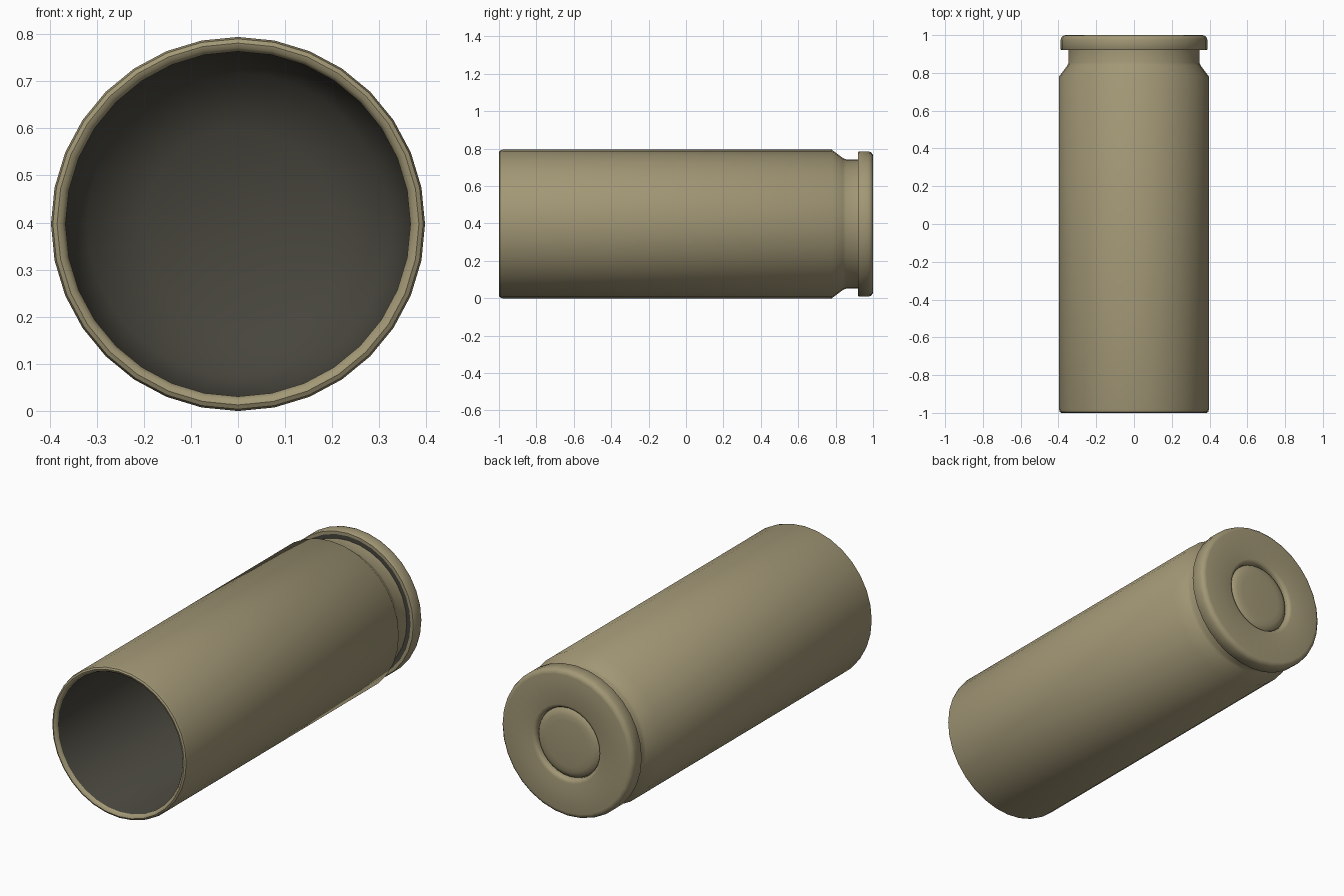
import bpy, bmesh, math

if "Cube" in bpy.data.objects:
    bpy.data.objects.remove(bpy.data.objects["Cube"])

SIDES = 32
CENTRE_Z = 0.397


def material(name, rgb):
    m = bpy.data.materials.new(name)
    m.diffuse_color = (*rgb, 1)
    m.use_nodes = True
    m.node_tree.nodes["Principled BSDF"].inputs["Base Color"].default_value = m.diffuse_color
    return m


brass = material("dull brass", (0.36, 0.31, 0.18))
soot = material("sooty interior", (0.063, 0.06, 0.046))


def lathe(name, profile, dark=()):
    """Spin (radius, y) points round the y axis; 'dark' lists sooty bands."""
    bm = bmesh.new()
    rings = []
    for r, y in profile:
        if r == 0:
            rings.append([bm.verts.new((0, y, CENTRE_Z))] * SIDES)
            continue
        angles = [2 * math.pi * i / SIDES for i in range(SIDES)]
        rings.append([bm.verts.new((r * math.sin(a), y, CENTRE_Z + r * math.cos(a)))
                      for a in angles])
    for k in range(len(rings) - 1):
        a, b = rings[k], rings[k + 1]
        for i in range(SIDES):
            j = (i + 1) % SIDES
            corners = list(dict.fromkeys((a[i], b[i], b[j], a[j])))
            bm.faces.new(corners).material_index = int(k in dark)
    bmesh.ops.recalc_face_normals(bm, faces=bm.faces)
    mesh = bpy.data.meshes.new(name)
    bm.to_mesh(mesh)
    bm.free()
    mesh.materials.append(brass)
    mesh.materials.append(soot)
    obj = bpy.data.objects.new(name, mesh)
    bpy.context.collection.objects.link(obj)
    bpy.ops.object.select_all(action='DESELECT')
    obj.select_set(True)
    bpy.context.view_layer.objects.active = obj
    bpy.ops.object.shade_smooth_by_angle(angle=math.radians(42))
    return obj


# Hollow case: inner floor, wall, mouth, body, shoulder, groove, rim, base, primer pocket
lathe("casing", [
    (0, 0.80), (0.20, 0.78), (0.32, 0.72), (0.366, 0.62), (0.366, -0.985),
    (0.374, -0.997), (0.384, -1.0), (0.393, -0.995), (0.397, -0.98),
    (0.397, 0.78), (0.352, 0.84), (0.346, 0.855), (0.346, 0.92),
    (0.368, 0.92), (0.384, 0.92), (0.388, 0.925), (0.388, 0.975),
    (0.384, 0.988), (0.373, 0.998), (0.362, 1.0),
    (0.205, 1.0), (0.192, 0.996), (0.185, 0.985), (0.185, 0.965), (0, 0.965),
], dark={0, 1, 2, 3, 12})

# Slightly domed primer cap set in the pocket
lathe("primer", [
    (0, 0.965), (0.182, 0.965), (0.182, 0.974), (0.172, 0.985),
    (0.15, 0.992), (0.12, 0.995), (0, 0.996),
])
